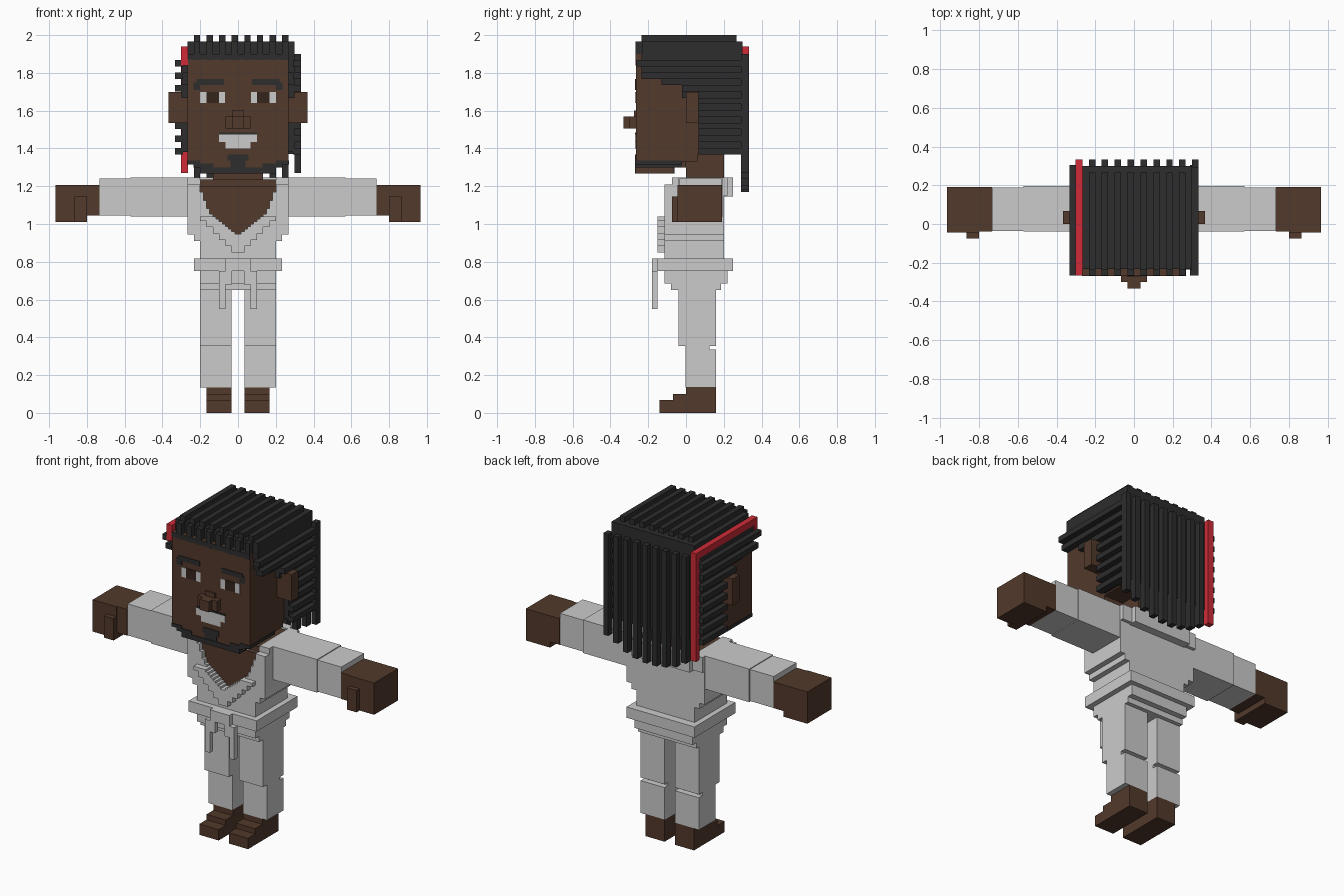
import bpy, bmesh
from mathutils import Matrix


def material(name, rgb):
    m = bpy.data.materials.new(name)
    m.diffuse_color = (*rgb, 1)
    return m


SKIN = material("brown skin", (0.085, 0.041, 0.024))
HAIR = material("black hair", (0.026, 0.026, 0.027))
CLOTH = material("pale grey cloth", (0.60, 0.60, 0.60))
RED = material("red strand", (0.62, 0.024, 0.038))
PUPIL = material("dark brown eye", (0.035, 0.018, 0.012))


def part(name, mat, boxes, mirror=False):
    """One object made of boxes (x0, x1, y0, y1, z0, z1), optionally mirrored in x."""
    if mirror:
        boxes = boxes + [(-b[1], -b[0], *b[2:]) for b in boxes]
    bm = bmesh.new()
    for x0, x1, y0, y1, z0, z1 in boxes:
        mid = Matrix.Translation(((x0 + x1) / 2, (y0 + y1) / 2, (z0 + z1) / 2))
        size = Matrix.Diagonal((x1 - x0, y1 - y0, z1 - z0, 1))
        bmesh.ops.create_cube(bm, size=1, matrix=mid @ size)
    me = bpy.data.meshes.new(name)
    bm.to_mesh(me)
    bm.free()
    me.materials.append(mat)
    ob = bpy.data.objects.new(name, me)
    bpy.context.collection.objects.link(ob)
    return ob


U = 1 / 30  # width of one strand

# Feet, stepped towards the toes
part("feet", SKIN, [(0.035, 0.167, 0, 0.16, 0, 0.137),
                    (0.035, 0.167, -0.07, 0, 0, 0.1),
                    (0.035, 0.167, -0.14, -0.07, 0, 0.067)], True)

# Trousers with a notch behind the knee
part("trousers", CLOTH, [(0.035, 0.2, -0.002, 0.16, 0.135, 0.335),
                         (0.035, 0.2, -0.002, 0.125, 0.335, 0.355),
                         (0.035, 0.2, -0.04, 0.16, 0.355, 0.68)], True)

# Jacket body and skirt
part("jacket_body", CLOTH, [(-0.2, 0.2, -0.08, 0.2, 0.75, 1.2),
                            (-0.2, 0.2, -0.115, 0.2, 0.75, 0.91)])
part("jacket_skirt", CLOTH, [(-0.2, 0.2, -0.115, 0.22, 0.685, 0.76),
                             (-0.2, 0.2, -0.08, 0.185, 0.65, 0.685)])


def neckline(x):
    """Height of the neck opening's edge at a distance x from the middle."""
    return 0.94 + 0.8 * x if x < 0.15 else 1.06 + 2.6 * (x - 0.15)


# Bare chest in fine steps, a thin plate on the body
STEP = 0.2 / 12
part("chest", SKIN, [(i * STEP, (i + 1) * STEP, -0.087, -0.075,
                      neckline((i + 0.5) * STEP), 1.2) for i in range(12)], True)

# Lapels: stepped columns along the neckline, with shoulder straps
lapels = []
for i in range(12):
    x = (i + 0.5) * STEP
    top, low = neckline(x), 0.87 + 0.0333 * (i // 2)
    lapels.append((i * STEP, (i + 1) * STEP, -0.115, -0.07, 0.88, top))
    lapels.append((i * STEP, (i + 1) * STEP, -0.15, -0.11, low - 0.02, min(top, 1.04)))
lapels += [(0.2, 0.267, -0.115, 0.2, 0.945, 1.21),
           (0.2, 0.267, -0.075, 0.22, 1.15, 1.245),
           (0.2, 0.233, -0.115, 0.2, 0.91, 0.945)]
part("lapels", CLOTH, lapels, True)
part("collar", CLOTH, [(-0.2, 0.2, 0.2, 0.25, 1.145, 1.245)])

# Belt with a knot and two hanging ends
part("belt", CLOTH, [(-0.233, 0.233, -0.15, 0.25, 0.75, 0.817),
                     (-0.067, 0.067, -0.18, -0.14, 0.75, 0.817)])
part("belt_ends", CLOTH, [(0.067, 0.1, -0.18, -0.15, 0.55, 0.75),
                          (0.033, 0.067, -0.18, -0.15, 0.68, 0.77)], True)

# Sleeves and fists
part("sleeves", CLOTH, [(0.26, 0.57, -0.04, 0.195, 1.04, 1.245),
                        (0.57, 0.733, -0.035, 0.188, 1.045, 1.24)], True)
part("hands", SKIN, [(0.733, 0.8, -0.04, 0.19, 1.045, 1.207),
                     (0.8, 0.965, -0.045, 0.19, 1.01, 1.207),
                     (0.8, 0.865, -0.075, -0.04, 1.01, 1.145)], True)

# Neck and top of the shoulders
part("neck", SKIN, [(-0.133, 0.133, 0, 0.2, 1.2, 1.4),
                    (-0.2, 0.2, -0.07, 0.2, 1.18, 1.235)])

# Head, chin, ears and nose
part("head", SKIN, [(-0.267, 0.267, -0.265, 0.267, 1.37, 1.9),
                    (-0.267, 0.267, -0.265, 0.06, 1.33, 1.37),
                    (-0.233, 0.233, -0.265, 0, 1.3, 1.33),
                    (-0.2, 0.2, -0.265, -0.07, 1.27, 1.3)])
part("ears", SKIN, [(0.26, 0.367, 0, 0.067, 1.535, 1.7)], True)
part("nose", SKIN, [(-0.067, 0.067, -0.3, -0.26, 1.505, 1.57),
                    (-0.033, 0.033, -0.332, -0.26, 1.505, 1.57),
                    (-0.033, 0.033, -0.275, -0.26, 1.57, 1.6)])

# Painted face details as thin plates
F0, F1 = -0.269, -0.262
part("eye_whites", CLOTH, [(0.07, 0.1, F0, F1, 1.64, 1.7),
                           (0.167, 0.2, F0, F1, 1.64, 1.7)], True)
part("pupils", PUPIL, [(0.1, 0.167, F0, F1, 1.64, 1.7)], True)
part("eyebrows", HAIR, [(0.075, 0.22, F0, F1, 1.737, 1.767),
                        (0.2, 0.235, F0, F1, 1.71, 1.75)], True)
part("mouth", CLOTH, [(-0.1, 0.1, F0, F1, 1.433, 1.475),
                      (-0.067, 0.067, F0, F1, 1.4, 1.433)])
part("moustache", HAIR, [(-0.1, 0.1, F0, F1, 1.475, 1.485)])
part("goatee", HAIR, [(-0.055, 0.055, F0, F1, 1.335, 1.367),
                      (-0.04, 0.04, F0, F1, 1.3, 1.335)])
part("beard", HAIR, [(0.2, 0.269, F0, -0.02, 1.315, 1.335),
                     (0.13, 0.235, F0, -0.02, 1.298, 1.32),
                     (0.0, 0.2, F0, -0.06, 1.268, 1.298)], True)

# Hair cap over the top, back and sides
part("hair_cap", HAIR, [(-0.267, 0.3, -0.233, 0.3, 1.9, 1.967),
                        (-0.267, 0.3, 0.2, 0.3, 1.37, 1.9)])
part("hair_sides", HAIR, [(0.265, 0.3, -0.235, 0.3, 1.8, 1.9),
                          (0.265, 0.3, -0.13, 0.3, 1.735, 1.8),
                          (0.265, 0.3, -0.02, 0.3, 1.667, 1.735),
                          (0.265, 0.3, 0.067, 0.3, 1.38, 1.667)], True)

# Strands over the top with drops at the forehead
top = []
for i in range(8):
    x = -0.2333 + 2 * U * i
    top += [(x, x + U, -0.235, 0.267, 1.95, 2.0),
            (x, x + U, -0.267, -0.22, 1.867, 1.967),
            (x, x + U, 0.25, 0.3, 1.93, 1.967)]
part("top_strands", HAIR, top)
part("hairline", HAIR, [(-0.267, 0.267, -0.268, -0.23, 1.87, 1.9)])

# Strands down the back, longest in the middle
bottoms = [1.24, 1.2, 1.18, 1.17, 1.17, 1.18, 1.2, 1.24, 1.27]
part("back_strands", HAIR, [(-0.2333 + 2 * U * i, -0.2 + 2 * U * i, 0.29, 0.333, low, 1.9)
                            for i, low in enumerate(bottoms)])

# Horizontal strands along the sides of the head
side = []
for i in range(8):
    z = 1.835 - 2 * U * i
    front = (-0.265, -0.235, -0.02, 0.067)[min(i, 3)]
    side.append((0.29, 0.333, front, 0.305, z, z + U))
part("side_strands", HAIR, side, True)

# One red strand over the left side of the hair
part("red_strand", RED, [(-0.302, -0.265, -0.267, 0.333, 1.9, 1.94),
                         (-0.302, -0.265, -0.267, -0.235, 1.84, 1.94),
                         (-0.302, -0.265, 0.298, 0.333, 1.27, 1.94)])
